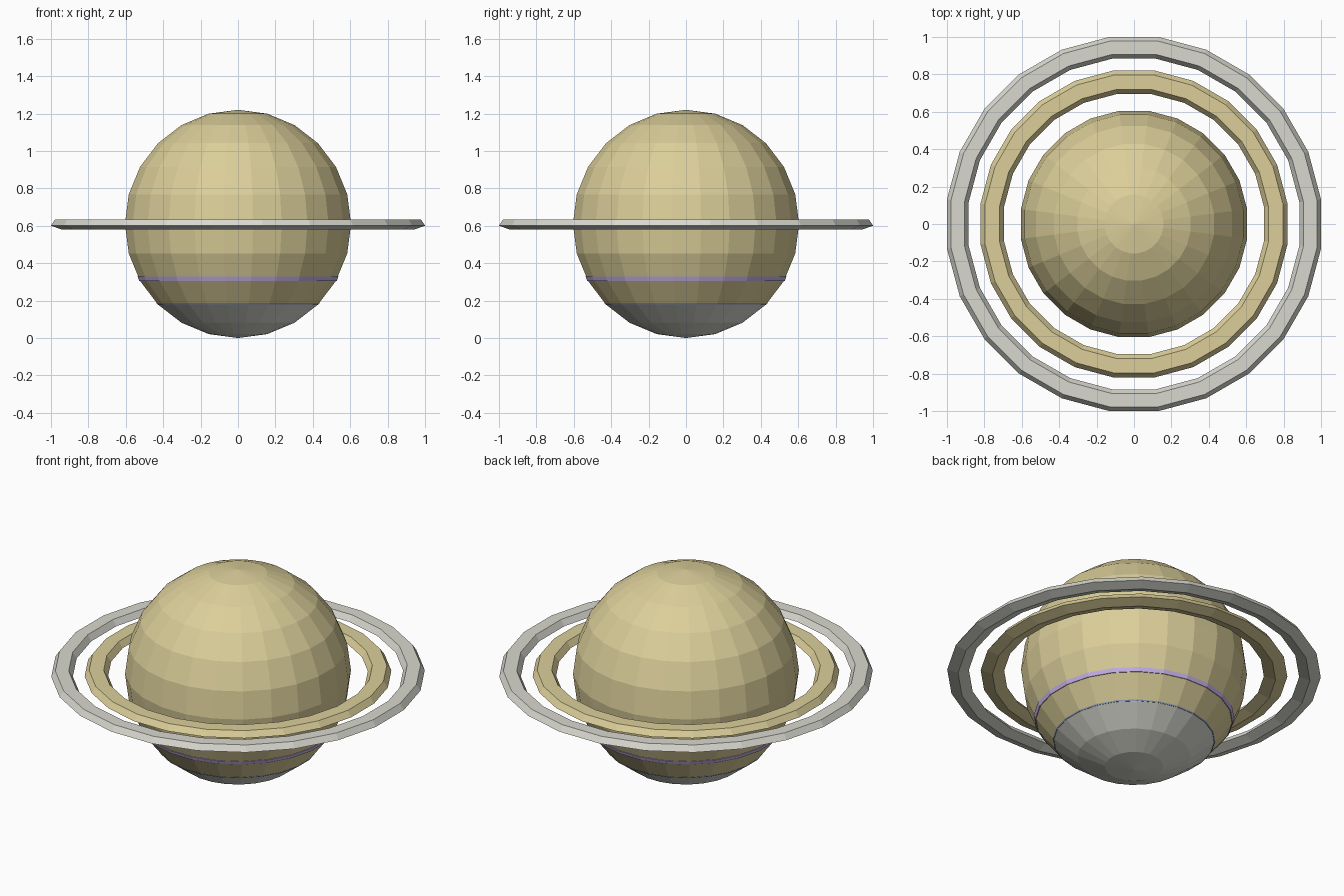
import bpy
import bmesh
import math

if "Cube" in bpy.data.objects:
    bpy.data.objects.remove(bpy.data.objects["Cube"])

SIDES = 24            # every part is turned with flat sides facing the axes
R = 0.61              # globe radius, also its centre height


def srgb(r, g, b):
    def lin(c):
        c /= 255
        return c / 12.92 if c <= 0.04045 else ((c + 0.055) / 1.055) ** 2.4
    return (lin(r), lin(g), lin(b), 1.0)


def material(name, rgb):
    m = bpy.data.materials.new(name)
    m.diffuse_color = srgb(*rgb)
    m.use_nodes = True
    m.node_tree.nodes["Principled BSDF"].inputs["Base Color"].default_value = m.diffuse_color
    return m


sand = material("sand", (220, 207, 154))
pale_grey = material("pale grey", (217, 217, 208))
lilac = material("lilac", (202, 182, 236))
slate_blue = material("slate blue", (150, 162, 200))


def lathe(name, profile, mats, closed=False, rule=None):
    """Turn (radius, z) points round the z axis; radius 0 makes a pole."""
    bm = bmesh.new()
    rows = []
    for r, z in profile:
        if r < 1e-6:
            rows.append([bm.verts.new((0, 0, z))] * SIDES)
        else:
            angles = [2 * math.pi * (i + 0.5) / SIDES for i in range(SIDES)]
            rows.append([bm.verts.new((r * math.cos(a), r * math.sin(a), z)) for a in angles])
    pairs = list(zip(rows, rows[1:])) + ([(rows[-1], rows[0])] if closed else [])
    for low, high in pairs:
        for i in range(SIDES):
            j = (i + 1) % SIDES
            corners = list(dict.fromkeys((low[i], low[j], high[j], high[i])))
            face = bm.faces.new(corners)
            if rule:
                face.material_index = rule(face.calc_center_median())
    bmesh.ops.recalc_face_normals(bm, faces=bm.faces)
    mesh = bpy.data.meshes.new(name)
    bm.to_mesh(mesh)
    bm.free()
    for m in mats:
        mesh.materials.append(m)
    ob = bpy.data.objects.new(name, mesh)
    bpy.context.collection.objects.link(ob)
    return ob


def globe_radius(z):
    """Radius of the faceted globe at height z (15 degree rows)."""
    step = math.radians(15)
    k = math.floor(math.asin((z - R) / R) / step + 1e-6)
    a, b = k * step, (k + 1) * step
    t = (z - R - R * math.sin(a)) / (R * (math.sin(b) - math.sin(a)))
    return R * (math.cos(a) * (1 - t) + math.cos(b) * t)


def ring(name, middle, half_width, mat):
    """Flattened ring with a five-sided section, point down."""
    scale = half_width / math.cos(math.radians(18))
    section = []
    for k in range(5):
        a = math.radians(54 + 72 * k)
        flat_distance = middle + scale * math.cos(a)
        section.append((flat_distance / math.cos(math.pi / SIDES), R + 0.0305 * math.sin(a)))
    return lathe(name, section, [mat], closed=True)


def band(name, z0, z1, out, mat):
    """Thin stripe lying on the globe, with edges sunk just under its surface."""
    r0, r1 = globe_radius(z0), globe_radius(z1)
    return lathe(name, [(r0 - 0.002, z0), (r0 + out, z0), (r1 + out, z1), (r1 - 0.002, z1)],
                 [mat], closed=True)


# Globe with a pale cap on the bottom
arc = [math.radians(-90 + 15 * k) for k in range(13)]
lathe("globe", [(R * math.cos(a), R + R * math.sin(a)) for a in arc],
      [sand, pale_grey], rule=lambda c: 1 if c.z < 0.178 else 0)

# Painted stripes
band("lilac_stripe", 0.306, 0.328, 0.004, lilac)
band("cap_edge_stripe", 0.180, 0.186, 0.002, slate_blue)

# Two rings round the equator
ring("inner_ring", 0.758, 0.063, sand)
ring("outer_ring", 0.942, 0.058, pale_grey)
